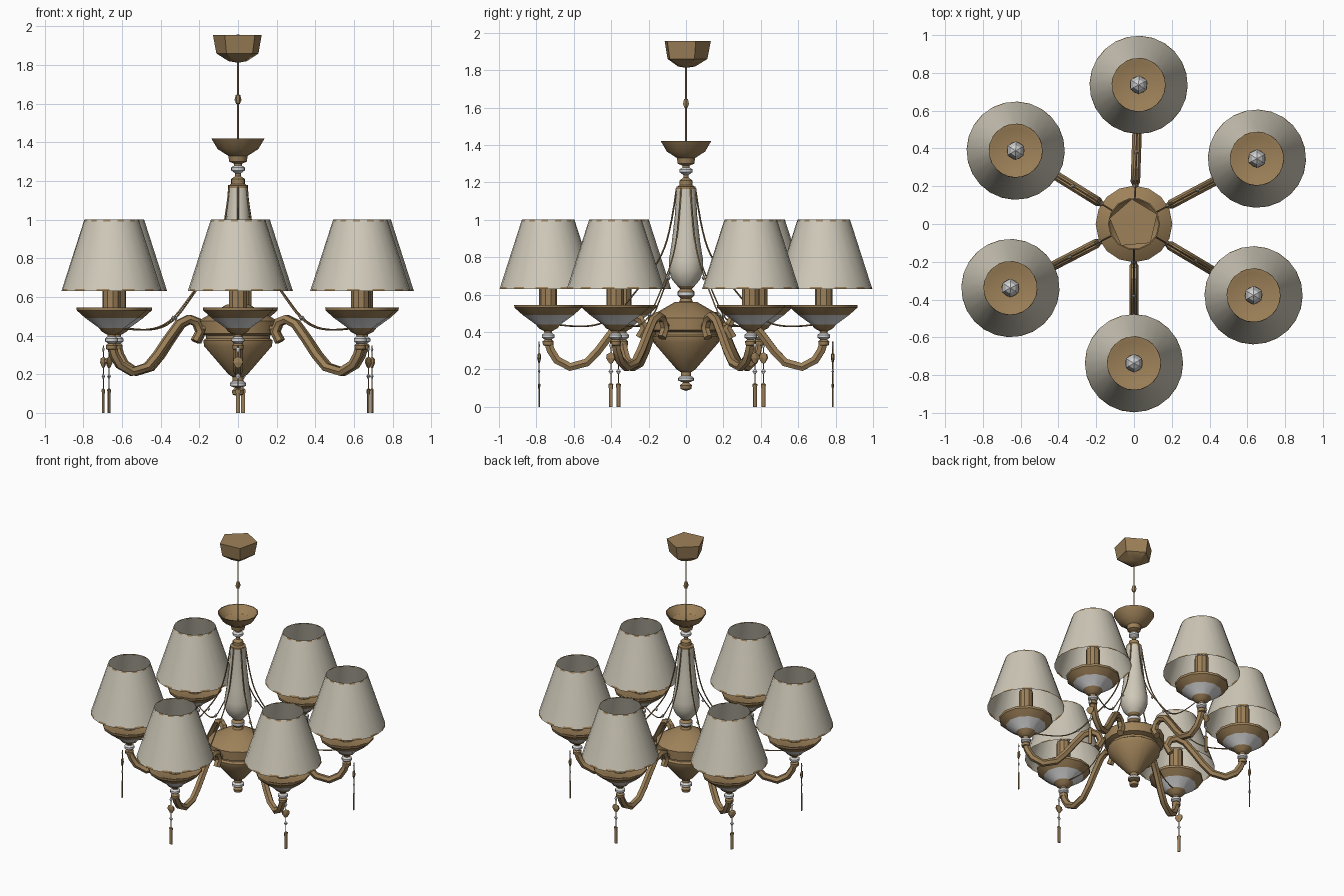
import bpy
import bmesh
from math import cos, sin, pi, radians

cube = bpy.data.objects.get("Cube")
if cube:
    bpy.data.objects.remove(cube, do_unlink=True)


def material(name, rgb):
    m = bpy.data.materials.new(name)
    m.use_nodes = True
    m.diffuse_color = (*rgb, 1)
    m.node_tree.nodes["Principled BSDF"].inputs["Base Color"].default_value = (*rgb, 1)
    return m


MATS = [material("antique_gold", (.34, .22, .10)),
        material("ivory_cloth", (.62, .58, .48)),
        material("crystal", (.66, .66, .66))]
GOLD, IVORY, CRYSTAL, DASH = 0, 1, 2, 3
LAMP_R = .737
ANGLES = [88.1, 28, -30.8, -90, -152.6, 148.2]


def finish(name, mesh, smooth=True):
    ob = bpy.data.objects.new(name, mesh)
    bpy.context.collection.objects.link(ob)
    if smooth:
        bpy.ops.object.select_all(action='DESELECT')
        ob.select_set(True)
        bpy.context.view_layer.objects.active = ob
        bpy.ops.object.shade_smooth_by_angle(angle=radians(32))
    return ob


def lathe(name, profile, segs, x=0, turn=0, flat=1, smooth=True):
    """Revolve (radius, z, material of the band below) from the top down."""
    bm = bmesh.new()
    rings = []
    for r, z, _ in profile:
        rings.append([bm.verts.new((x + flat * r * cos(2 * pi * i / segs + turn),
                                    r * sin(2 * pi * i / segs + turn), z))
                      for i in range(segs)])
    for (a, b), (_, _, mat) in zip(zip(rings, rings[1:]), profile):
        for i in range(segs):
            j = (i + 1) % segs
            f = bm.faces.new((a[i], b[i], b[j], a[j]))
            f.material_index = (GOLD if i % 2 else IVORY) if mat == DASH else mat
    bmesh.ops.remove_doubles(bm, verts=bm.verts, dist=1e-5)
    mesh = bpy.data.meshes.new(name)
    bm.to_mesh(mesh)
    bm.free()
    for m in MATS:
        mesh.materials.append(m)
    return finish(name, mesh, smooth)


def tube(name, points, radius, kind='POLY', res=1):
    """Sweep a round section along (radius, z) points in the xz plane."""
    cu = bpy.data.curves.new(name, 'CURVE')
    cu.dimensions = '3D'
    cu.bevel_depth, cu.bevel_resolution = radius, res
    cu.use_fill_caps = True
    cu.resolution_u = 4
    sp = cu.splines.new(kind)
    sp.points.add(len(points) - 1)
    for p, (r, z) in zip(sp.points, points):
        p.co = (r, 0, z, 1)
    if kind == 'NURBS':
        sp.order_u, sp.use_endpoint_u = 3, True
    tmp = bpy.data.objects.new("tmp", cu)
    bpy.context.collection.objects.link(tmp)
    deps = bpy.context.evaluated_depsgraph_get()
    mesh = bpy.data.meshes.new_from_object(tmp.evaluated_get(deps))
    mesh.name = name
    bpy.data.objects.remove(tmp, do_unlink=True)
    mesh.materials.clear()
    mesh.materials.append(MATS[GOLD])
    return finish(name, mesh)


# Ceiling canopy, cord and cord knob
lathe("ceiling_canopy", [(0, 1.957, GOLD), (.133, 1.955, GOLD), (.115, 1.86, GOLD),
                         (.05, 1.82, GOLD), (0, 1.812, GOLD)], 5, turn=radians(95))
lathe("cord", [(.005, 1.83, GOLD), (.005, 1.3, GOLD)], 6)
lathe("cord_knob", [(0, 1.65, GOLD), (.012, 1.645, GOLD), (.018, 1.62, GOLD),
                    (.01, 1.6, GOLD), (0, 1.595, GOLD)], 6)

# Upper bowl with stacked beads
lathe("upper_bowl", [(0, 1.345, GOLD), (.09, 1.37, GOLD), (.132, 1.42, GOLD),
                     (.138, 1.42, GOLD), (.105, 1.365, GOLD), (.05, 1.33, GOLD),
                     (.045, 1.3, GOLD), (.02, 1.29, GOLD), (.02, 1.28, CRYSTAL),
                     (.036, 1.27, CRYSTAL), (.036, 1.255, CRYSTAL), (.015, 1.24, GOLD),
                     (.015, 1.225, GOLD), (.036, 1.21, GOLD), (.036, 1.185, GOLD),
                     (.05, 1.175, GOLD)], 14)

# Central vase column
lathe("column", [(0, 1.18, GOLD), (.052, 1.178, GOLD), (.052, 1.165, IVORY),
                 (.06, 1.02, IVORY), (.076, .88, IVORY), (.092, .78, IVORY),
                 (.092, .73, IVORY), (.075, .68, IVORY), (.045, .645, GOLD),
                 (.03, .63, GOLD), (.045, .615, CRYSTAL), (.045, .595, GOLD),
                 (.03, .58, GOLD), (.04, .55, GOLD)], 16)

# Hub with lower cone and finial
lathe("hub", [(0, .565, GOLD), (.06, .56, GOLD), (.19, .485, GOLD), (.203, .475, GOLD),
              (.2, .41, GOLD), (.165, .4, GOLD), (.165, .385, GOLD), (.18, .375, GOLD),
              (.175, .345, GOLD), (.05, .2, GOLD), (.028, .185, GOLD),
              (.028, .165, CRYSTAL), (.042, .155, CRYSTAL), (.042, .14, GOLD),
              (.015, .13, GOLD), (.032, .115, GOLD), (.028, .095, GOLD),
              (0, .085, GOLD)], 16)

# One lamp branch along +x
branch = [
    tube("arm", [(.25, .37), (.222, .42), (.245, .47), (.29, .485), (.345, .46),
                 (.41, .38), (.47, .3), (.53, .237), (.62, .213), (.69, .25),
                 (.722, .3), (.74, .355)], .025),
    tube("arm_peg", [(.18, .435), (.24, .435)], .016),
    tube("swag", [(.05, 1.17), (.08, .95), (.14, .78), (.28, .6), (.4, .46),
                  (.55, .42), (.69, .44)], .0045, 'NURBS', 0),
    lathe("dish", [(.04, .52, GOLD), (.12, .525, GOLD), (.172, .545, GOLD),
                   (.182, .545, GOLD), (.18, .53, GOLD), (.135, .49, CRYSTAL),
                   (.066, .44, GOLD), (.05, .42, GOLD), (.022, .405, GOLD),
                   (.02, .395, CRYSTAL), (.034, .385, CRYSTAL), (.034, .37, CRYSTAL),
                   (.018, .36, GOLD), (.03, .35, GOLD), (.028, .33, GOLD),
                   (0, .32, GOLD)], 12, LAMP_R),
    lathe("candle_tube", [(0, .75, GOLD), (.048, .75, GOLD), (.048, .51, GOLD)], 10, LAMP_R),
    lathe("bulb", [(0, .86, CRYSTAL), (.03, .84, CRYSTAL), (.05, .79, CRYSTAL),
                   (.03, .745, CRYSTAL)], 6, LAMP_R),
    lathe("shade", [(.14, 1.002, DASH), (.144, .99, IVORY), (.256, .642, DASH),
                    (.26, .63, DASH)], 24, LAMP_R),
]

# Hanging crystal string, thin towards the lamp
DROP_R = .785
branch += [
    lathe("drop_wire", [(.003, .35, GOLD), (.003, .09, GOLD)], 4, DROP_R),
    lathe("drop_link", [(0, .345, CRYSTAL), (.012, .33, CRYSTAL), (0, .305, CRYSTAL)],
          6, DROP_R, flat=.4, smooth=False),
    lathe("drop_crystal", [(0, .292, GOLD), (.026, .28, GOLD), (.03, .26, GOLD),
                           (.012, .235, GOLD), (0, .23, GOLD)], 6, DROP_R,
          flat=.35, smooth=False),
    lathe("drop_bead", [(0, .205, CRYSTAL), (.016, .19, CRYSTAL), (0, .17, CRYSTAL)],
          6, DROP_R, flat=.4, smooth=False),
    lathe("drop_bar", [(0, .13, GOLD), (.016, .12, GOLD), (.012, .095, GOLD),
                       (.012, 0, GOLD), (0, 0, GOLD)], 6, DROP_R, flat=.4, smooth=False),
]

# Beads strung on the swag
for k, (r, z) in enumerate([(.2, .69), (.38, .49)]):
    branch.append(lathe(f"swag_bead_{k + 1}", [(0, z + .015, CRYSTAL), (.011, z, CRYSTAL),
                                               (0, z - .015, CRYSTAL)], 6, r))

# Repeat the branch around the hub
for part in branch:
    base = part.name
    for k, a in enumerate(ANGLES):
        ob = part if k == 0 else part.copy()
        if k:
            bpy.context.collection.objects.link(ob)
        ob.name = f"{base}_{k + 1}"
        ob.rotation_euler.z = radians(a)
